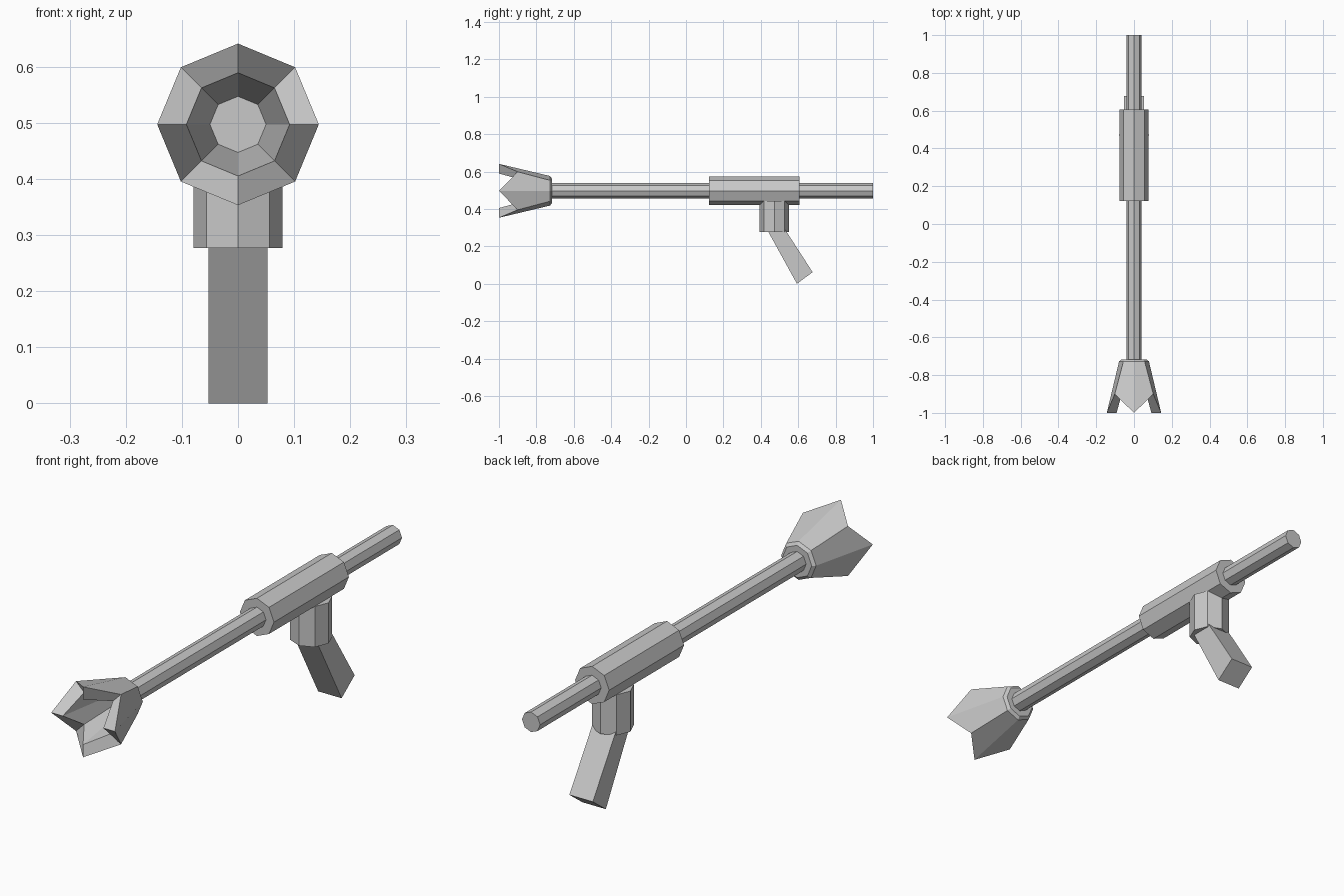
import bpy, bmesh
from math import cos, sin, pi

if "Cube" in bpy.data.objects:
    bpy.data.objects.remove(bpy.data.objects["Cube"], do_unlink=True)

GREY = (0.58, 0.58, 0.58, 1.0)
mat = bpy.data.materials.new("plain grey")
mat.use_nodes = True
mat.diffuse_color = GREY
mat.node_tree.nodes["Principled BSDF"].inputs["Base Color"].default_value = GREY

SIDES = 8
AXIS_Z = 0.497  # height of the barrel centre line


def finish(name, bm):
    bmesh.ops.recalc_face_normals(bm, faces=bm.faces)
    mesh = bpy.data.meshes.new(name)
    bm.to_mesh(mesh)
    bm.free()
    mesh.materials.append(mat)
    obj = bpy.data.objects.new(name, mesh)
    bpy.context.collection.objects.link(obj)
    return obj


def loft(name, rings, place):
    """Skin octagonal rings (radius, even corner position, odd corner position) and cap both ends."""
    bm = bmesh.new()
    loops = []
    for radius, even, odd in rings:
        loop = []
        for i in range(SIDES):
            a = 2 * pi * i / SIDES
            along = odd if i % 2 else even
            loop.append(bm.verts.new(place(radius * cos(a), radius * sin(a), along)))
        loops.append(loop)
    for a, b in zip(loops, loops[1:]):
        for i in range(SIDES):
            j = (i + 1) % SIDES
            bm.faces.new((a[i], a[j], b[j], b[i]))
    bm.faces.new(loops[0])
    bm.faces.new(loops[-1])
    return finish(name, bm)


def lengthwise(u, v, along):
    return (u, along, AXIS_Z + v)


def upright(u, v, along):
    return (u, 0.472 + v, along)


def prism(name, radius, start, end, place):
    return loft(name, [(radius, start, start), (radius, end, end)], place)


# Long tube and thicker body sleeve
prism("barrel", 0.041, -0.735, 1.0, lengthwise)
prism("body", 0.077, 0.122, 0.606, lengthwise)

# Flared muzzle with four pointed petals and a hollow mouth
loft("muzzle", [
    (0.066, -0.717, -0.717),
    (0.079, -0.727, -0.727),
    (0.144, -1.0, -0.9),
    (0.092, -1.0, -0.9),
    (0.050, -0.745, -0.745),
], lengthwise)

# Octagonal block under the body
prism("grip_mount", 0.079, 0.277, 0.443, upright)

# Slanted handle: side profile extruded across the width
profile = [(0.425, 0.305), (0.593, 0.0), (0.677, 0.062), (0.520, 0.305)]
bm = bmesh.new()
left, right = [[bm.verts.new((x, y, z)) for y, z in profile] for x in (0.053, -0.053)]
bm.faces.new(left)
bm.faces.new(right)
for i in range(len(profile)):
    j = (i + 1) % len(profile)
    bm.faces.new((left[i], left[j], right[j], right[i]))
finish("handle", bm)
